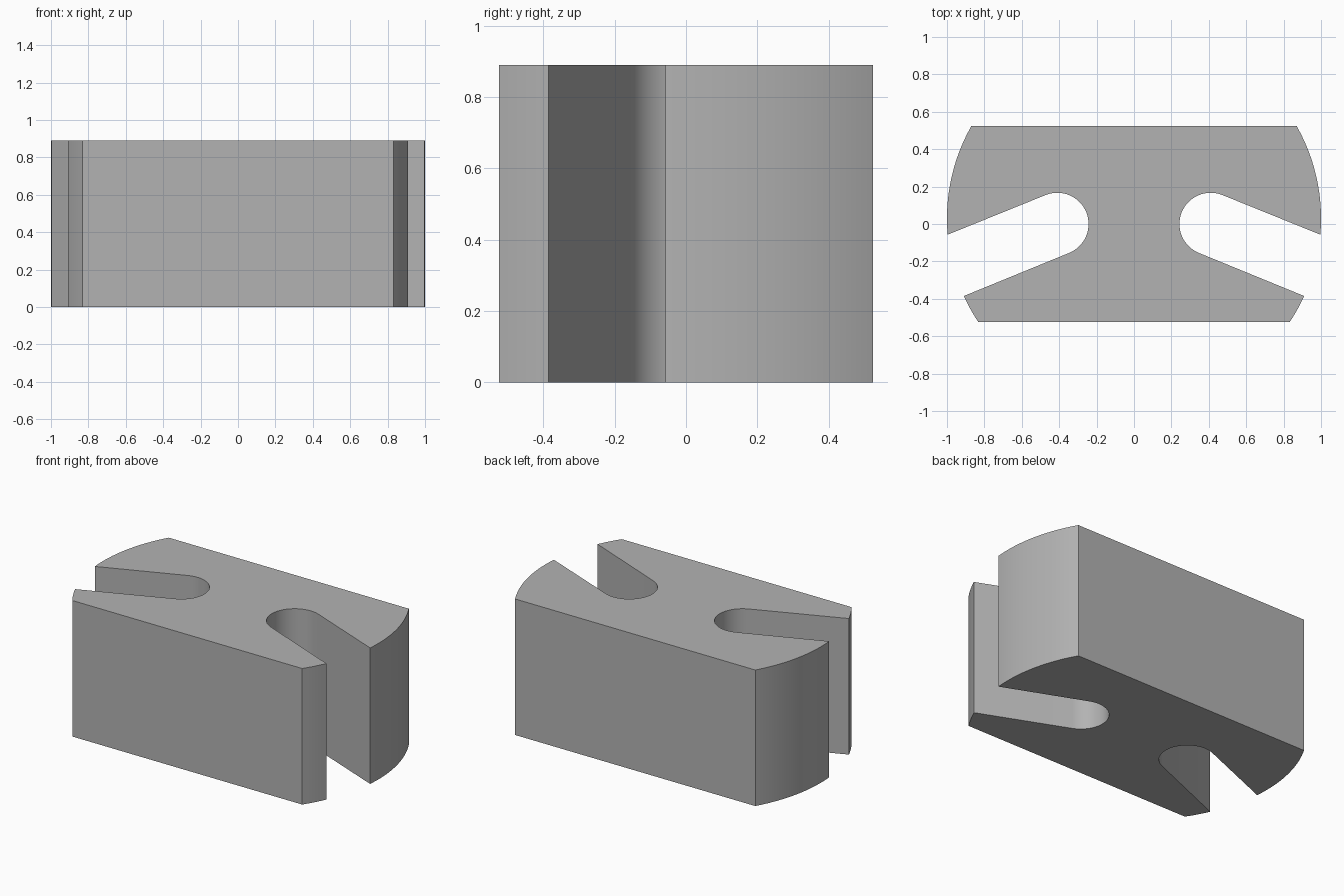
import bpy, bmesh
from math import asin, cos, sin, radians

HEIGHT, HALF_DEPTH = 0.89, 0.525
ARC_Y = 0.03                          # centre of the rounded ends, radius 1
SLOT_X, SLOT_R = 0.41, 0.167          # round inner end of each slot
TILT = radians(22)                    # slot slopes down towards the outside

if "Cube" in bpy.data.objects:
    bpy.data.objects.remove(bpy.data.objects["Cube"])

grey = bpy.data.materials.new("plain grey")
grey.use_nodes = True
colour = (0.45, 0.45, 0.45, 1)
grey.diffuse_color = colour
grey.node_tree.nodes["Principled BSDF"].inputs["Base Color"].default_value = colour


def arc(cx, cy, r, start, end, steps):
    """Points along a circular arc, both ends included."""
    angles = [start + (end - start) * i / steps for i in range(steps + 1)]
    return [(cx + r * cos(a), cy + r * sin(a)) for a in angles]


def end_angle(y):
    return asin(y - ARC_Y)


# Outline of the left half, front to back: rounded end, slot, rounded end
half = arc(0, ARC_Y, 1, end_angle(-HALF_DEPTH), end_angle(-0.385), 6)
half += arc(SLOT_X, 0, SLOT_R, radians(270) - TILT, radians(90) - TILT, 32)
half += arc(0, ARC_Y, 1, end_angle(-0.057), end_angle(HALF_DEPTH), 20)
outline = half + [(-x, y) for x, y in reversed(half)]

# Extrude the outline into the block
bm = bmesh.new()
base = bm.faces.new([bm.verts.new((x, y, 0)) for x, y in outline])
top = bmesh.ops.extrude_face_region(bm, geom=[base], use_keep_orig=True)
bmesh.ops.translate(bm, vec=(0, 0, HEIGHT),
                    verts=[v for v in top["geom"] if isinstance(v, bmesh.types.BMVert)])
bmesh.ops.recalc_face_normals(bm, faces=bm.faces)
mesh = bpy.data.meshes.new("slotted_block")
bm.to_mesh(mesh)
bm.free()
mesh.materials.append(grey)
block = bpy.data.objects.new("slotted_block", mesh)
bpy.context.collection.objects.link(block)

# Smooth curved walls with sharp corners
bpy.ops.object.select_all(action='DESELECT')
block.select_set(True)
bpy.context.view_layer.objects.active = block
bpy.ops.object.shade_smooth_by_angle(angle=radians(20))
